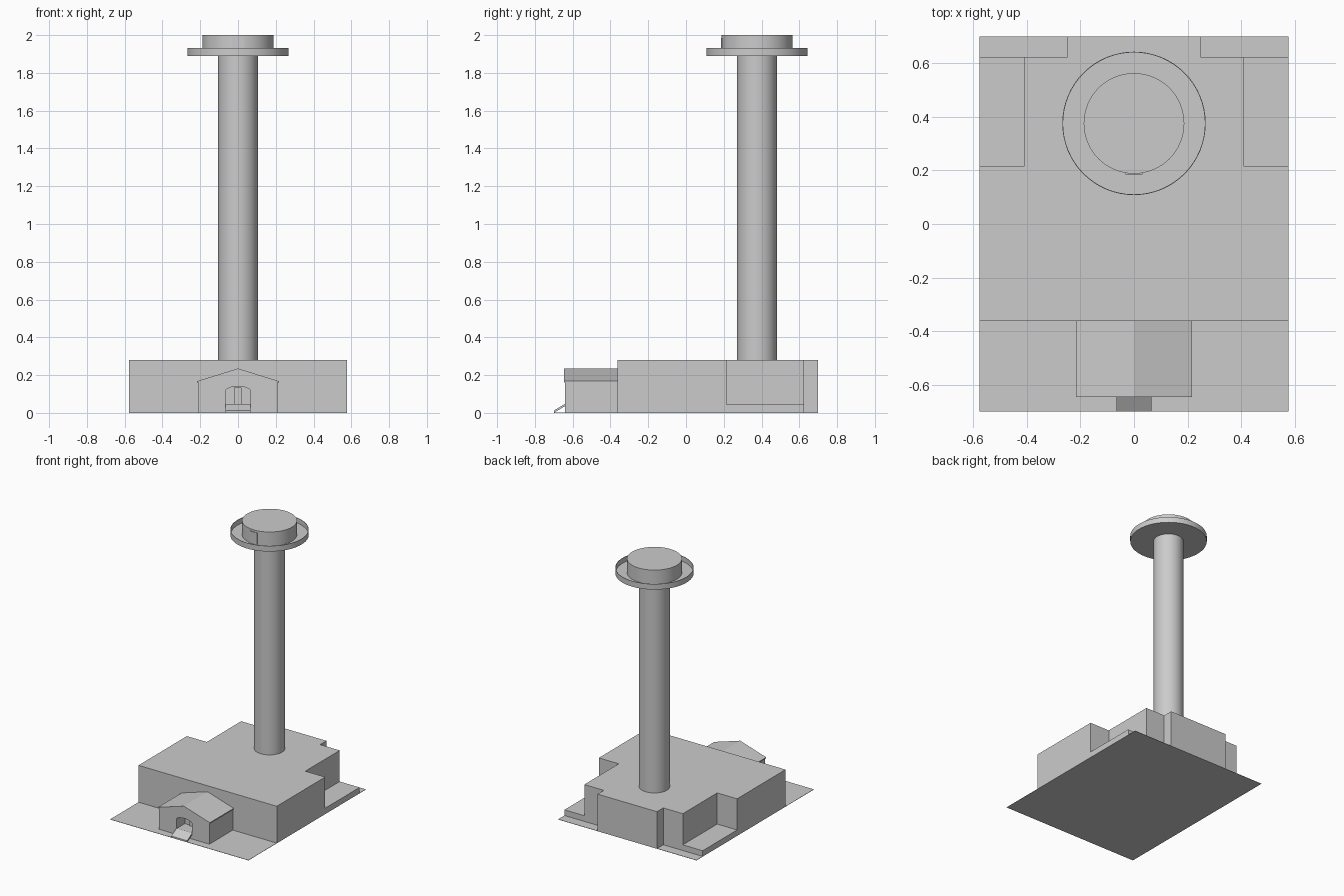
import bpy, bmesh, math
from mathutils import Vector

cube = bpy.data.objects.get("Cube")
if cube:
    bpy.data.objects.remove(cube, do_unlink=True)

# One plain grey for the whole model
grey = bpy.data.materials.new("plain_grey")
grey.use_nodes = True
colour = (0.6, 0.6, 0.6, 1)
grey.diffuse_color = colour
for node in grey.node_tree.nodes:
    if node.type == 'BSDF_PRINCIPLED':
        node.inputs["Base Color"].default_value = colour


def finish(name, bm, smooth=False):
    bmesh.ops.recalc_face_normals(bm, faces=bm.faces[:])
    mesh = bpy.data.meshes.new(name)
    bm.to_mesh(mesh)
    bm.free()
    mesh.materials.append(grey)
    obj = bpy.data.objects.new(name, mesh)
    bpy.context.collection.objects.link(obj)
    if smooth:
        bpy.ops.object.select_all(action='DESELECT')
        obj.select_set(True)
        bpy.context.view_layer.objects.active = obj
        bpy.ops.object.shade_smooth_by_angle(angle=math.radians(35))
    return obj


def prism(name, outline, axis, low, high):
    """Extrude a 2D outline along the given axis."""
    bm = bmesh.new()

    def place(a, b):
        return {'x': (low, a, b), 'y': (a, low, b), 'z': (a, b, low)}[axis]

    face = bm.faces.new([bm.verts.new(place(a, b)) for a, b in outline])
    moved = bmesh.ops.extrude_face_region(bm, geom=[face])["geom"]
    shift = Vector([high - low if axis == k else 0 for k in 'xyz'])
    bmesh.ops.translate(bm, vec=shift,
                        verts=[v for v in moved if isinstance(v, bmesh.types.BMVert)])
    return finish(name, bm)


def box(name, x0, x1, y0, y1, z0, z1):
    return prism(name, [(x0, y0), (x1, y0), (x1, y1), (x0, y1)], 'z', z0, z1)


def lathe(name, profile, centre_y, steps=64):
    """Spin a radius/height profile about a vertical axis."""
    bm = bmesh.new()
    verts = [bm.verts.new((r, centre_y, z)) for r, z in profile]
    edges = [bm.edges.new(pair) for pair in zip(verts, verts[1:])]
    bmesh.ops.spin(bm, geom=verts + edges, cent=(0, centre_y, 0), axis=(0, 0, 1),
                   angle=2 * math.pi, steps=steps)
    bmesh.ops.remove_doubles(bm, verts=bm.verts[:], dist=1e-5)
    return finish(name, bm, smooth=True)


def mirrored(half):
    """Close a right-hand outline with its reflection in x."""
    return half + [(-a, b) for a, b in reversed(half) if a != 0]


W, FRONT, BACK, ROOF = 0.577, -0.362, 0.70, 0.28
TOWER_Y = 0.376

# Ground sheet
box("ground_sheet", -W, W, -BACK, BACK, 0, 0.002)

# Main hall with stepped rear corners
prism("main_hall", mirrored([(W, FRONT), (W, 0.215), (0.411, 0.215), (0.411, 0.625),
                             (0.248, 0.625), (0.248, BACK)]), 'z', 0, ROOF)

# Low ledges in the side recesses
for side, label in ((1, "left"), (-1, "right")):
    a, b = sorted((side * 0.411, side * W))
    box(label + "_ledge", a, b, 0.215, 0.625, 0, 0.045)

# Entrance porch: gabled front wall with arched opening, solid body behind
DOOR_W, SPRING, RISE = 0.066, 0.115, 0.025
arch = [(DOOR_W * math.cos(t), SPRING + RISE * math.sin(t))
        for t in [math.pi * i / 16 for i in range(17)]]
gable = [(0.21, 0), (0.21, 0.162), (0, 0.228), (-0.21, 0.162), (-0.21, 0)]
opening = [(-DOOR_W, 0)] + arch[::-1] + [(DOOR_W, 0)]
prism("porch_front", gable + opening, 'y', -0.64, -0.54)
prism("porch_body", gable, 'y', -0.54, FRONT)
box("porch_floor", -DOOR_W, DOOR_W, -0.64, -0.54, 0, 0.045)
box("inner_door", -0.02, 0.018, -0.549, -0.54, 0.045, 0.135)
prism("porch_roof", [(-0.217, 0.16), (0, 0.227), (0.217, 0.16),
                     (0.217, 0.168), (0, 0.235), (-0.217, 0.168)], 'y', -0.646, FRONT)

# Sloping entry ramp
prism("entry_ramp", [(-BACK, 0), (-0.64, 0.036), (-0.64, 0.048), (-BACK, 0.012)],
      'x', -DOOR_W, DOOR_W)

# Tower shaft, thin-rimmed gallery and top cabin
lathe("tower_shaft", [(0.105, ROOF), (0.105, 1.89)], TOWER_Y)
lathe("gallery_tray", [(0, 1.89), (0.268, 1.89), (0.268, 1.932), (0.265, 1.932),
                       (0.265, 1.894), (0, 1.894)], TOWER_Y)
lathe("top_cabin", [(0.188, 1.894), (0.188, 2.0), (0, 2.0)], TOWER_Y)
box("cabin_door", -0.031, 0.031, TOWER_Y - 0.191, TOWER_Y - 0.182, 1.894, 1.985)
